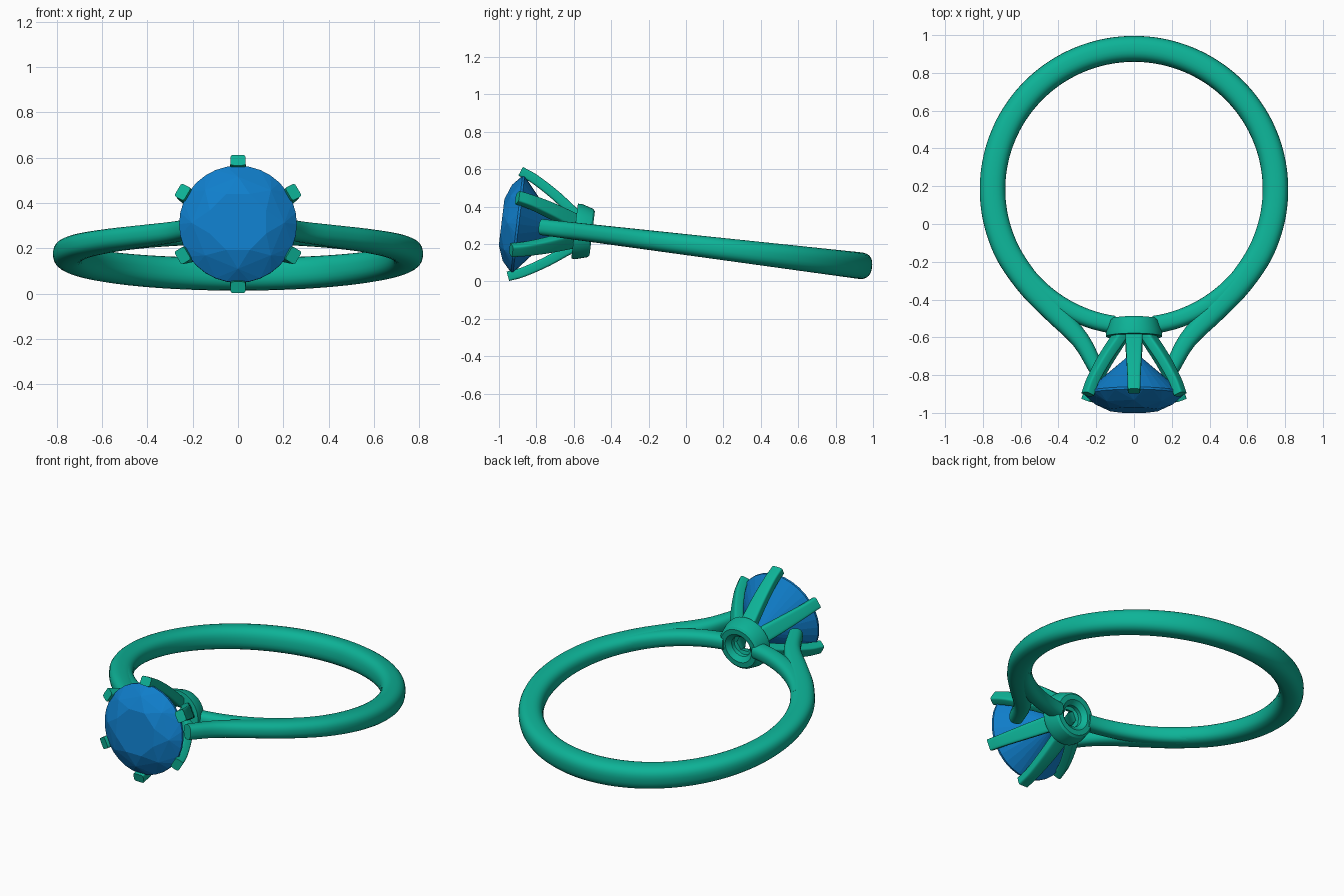
import bpy, bmesh
from math import sin, cos, pi, radians, atan2
from mathutils import Vector, Matrix

if "Cube" in bpy.data.objects:
    bpy.data.objects.remove(bpy.data.objects["Cube"])

# The ring is built flat (hole along z, stone towards -y), then tilted
TILT = Matrix.Translation((0, 0, 0.197)) @ Matrix.Rotation(radians(-6.9), 4, 'X')


def material(name, color):
    m = bpy.data.materials.new(name)
    m.diffuse_color = color
    m.use_nodes = True
    m.node_tree.nodes["Principled BSDF"].inputs["Base Color"].default_value = m.diffuse_color
    return m


metal = material("teal_metal", (0.004, 0.45, 0.31, 1))
blue = material("blue_stone", (0.005, 0.21, 0.6, 1))


def finish(bm, name, mat, smooth=35):
    bmesh.ops.recalc_face_normals(bm, faces=bm.faces)
    bm.transform(TILT)
    me = bpy.data.meshes.new(name)
    bm.to_mesh(me)
    bm.free()
    me.materials.append(mat)
    ob = bpy.data.objects.new(name, me)
    bpy.context.collection.objects.link(ob)
    if smooth:
        bpy.ops.object.select_all(action='DESELECT')
        ob.select_set(True)
        bpy.context.view_layer.objects.active = ob
        bpy.ops.object.shade_smooth_by_angle(angle=radians(smooth))
    return ob


def spline(pts, steps):
    """Catmull-Rom through tuples of any length."""
    pts = [Vector(p) for p in pts]
    pts = [2 * pts[0] - pts[1]] + pts + [2 * pts[-1] - pts[-2]]
    out = []
    for i in range(1, len(pts) - 2):
        a, b, c, d = pts[i - 1:i + 3]
        for k in range(steps):
            t = k / steps
            out.append(0.5 * (2 * b + (c - a) * t + (2 * a - 5 * b + 4 * c - d) * t * t
                              + (3 * b - a - 3 * c + d) * t ** 3))
    out.append(pts[-2])
    return out


def superellipse(n, power):
    f = lambda v: (1 if v >= 0 else -1) * abs(v) ** (2 / power)
    return [(f(cos(2 * pi * (i + .5) / n)), f(sin(2 * pi * (i + .5) / n))) for i in range(n)]


def sweep(bm, path, sizes, side, section):
    """Sweep a section along path; sizes = (half across, half along side)."""
    rings = []
    for i, p in enumerate(path):
        t = (path[min(i + 1, len(path) - 1)] - path[max(i - 1, 0)]).normalized()
        n = t.cross(side).normalized()
        a, b = sizes[i]
        rings.append([bm.verts.new(p + n * (a * u) + side * (b * v)) for u, v in section])
    m = len(section)
    for r, s in zip(rings, rings[1:]):
        for j in range(m):
            bm.faces.new((r[j], r[(j + 1) % m], s[(j + 1) % m], s[j]))
    bm.faces.new(rings[0])
    bm.faces.new(rings[-1])


UP = Vector((0, 0, 1))
CY = 0.185                       # centre of the finger hole
band_section = superellipse(24, 2.5)
height = lambda y: 0.056 + 0.0165 * y    # band gets lower towards the stone

# Shank: round back that runs out into two outer shoulders
half = [(0.749 * cos(radians(a)), CY + 0.749 * sin(radians(a)), 0.068)
        for a in range(80, -36, -10)]
half += [(0.545, -0.335, 0.066), (0.425, -0.465, 0.06), (0.283, -0.62, 0.048), (0.198, -0.775, 0.04)]
outline = [(-x, y, w) for x, y, w in reversed(half)] + [(0, CY + 0.749, 0.068)] + half
pts = spline(outline, 4)
bm = bmesh.new()
sweep(bm, [Vector((p[0], p[1], 0)) for p in pts], [(p[2], height(p[1])) for p in pts], UP, band_section)
finish(bm, "shank", metal, 50)

# Inner arch: continues the finger circle under the stone to the collar
bm = bmesh.new()
path, sizes = [], []
for i in range(41):
    a = radians(-145 + 110 * i / 40)
    y = CY + 0.73 * sin(a)
    path.append(Vector((0.73 * cos(a), y, 0)))
    sizes.append((0.047, height(y) - 0.003))
# split so that the collar hole stays open
for name, part in (("left_inner_arch", slice(0, 18)), ("right_inner_arch", slice(23, 41))):
    bm = bmesh.new()
    sweep(bm, path[part], sizes[part], UP, band_section)
    finish(bm, name, metal, 50)

# Collar: flared ring at the base of the setting
bm = bmesh.new()
profile = [(0.062, -0.6), (0.148, -0.6), (0.148, -0.575), (0.13, -0.515),
           (0.118, -0.505), (0.088, -0.505), (0.062, -0.53)]
N = 40
rings = [[bm.verts.new((r * cos(2 * pi * i / N), y, r * sin(2 * pi * i / N))) for r, y in profile]
         for i in range(N)]
for i in range(N):
    r, s = rings[i], rings[(i + 1) % N]
    for j in range(len(profile)):
        k = (j + 1) % len(profile)
        bm.faces.new((r[j], r[k], s[k], s[j]))
finish(bm, "collar", metal, 25)

# Six claws: bowed outwards, merging at the collar
claw_section = superellipse(20, 6)
claw = spline([(0.068, -0.55, 0.028, 0.045), (0.088, -0.6, 0.028, 0.046), (0.178, -0.725, 0.027, 0.041),
               (0.25, -0.845, 0.026, 0.035), (0.283, -0.925, 0.026, 0.033)], 6)
for k in range(6):
    a = pi / 2 + k * pi / 3
    bm = bmesh.new()
    sweep(bm, [Vector((p[0] * cos(a), p[1], p[0] * sin(a))) for p in claw],
          [(p[2], p[3]) for p in claw], Vector((-sin(a), 0, cos(a))), claw_section)
    finish(bm, f"claw_{k + 1}", metal)

# Stone: brilliant cut, facets made by the hull of a few rings of points
bm = bmesh.new()
for r, y, n, off in ((0.135, -0.993, 8, 0), (0.205, -0.962, 8, .5), (0.26, -0.912, 32, 0),
                     (0.26, -0.9, 32, 0), (0.125, -0.785, 8, .5), (0.002, -0.68, 4, 0)):
    for i in range(n):
        a = 2 * pi * (i + off) / n + pi / 8
        bm.verts.new((r * cos(a), y, r * sin(a)))
bmesh.ops.convex_hull(bm, input=bm.verts)
bmesh.ops.dissolve_limit(bm, angle_limit=radians(1), verts=bm.verts, edges=bm.edges)
finish(bm, "stone", blue, 0)
